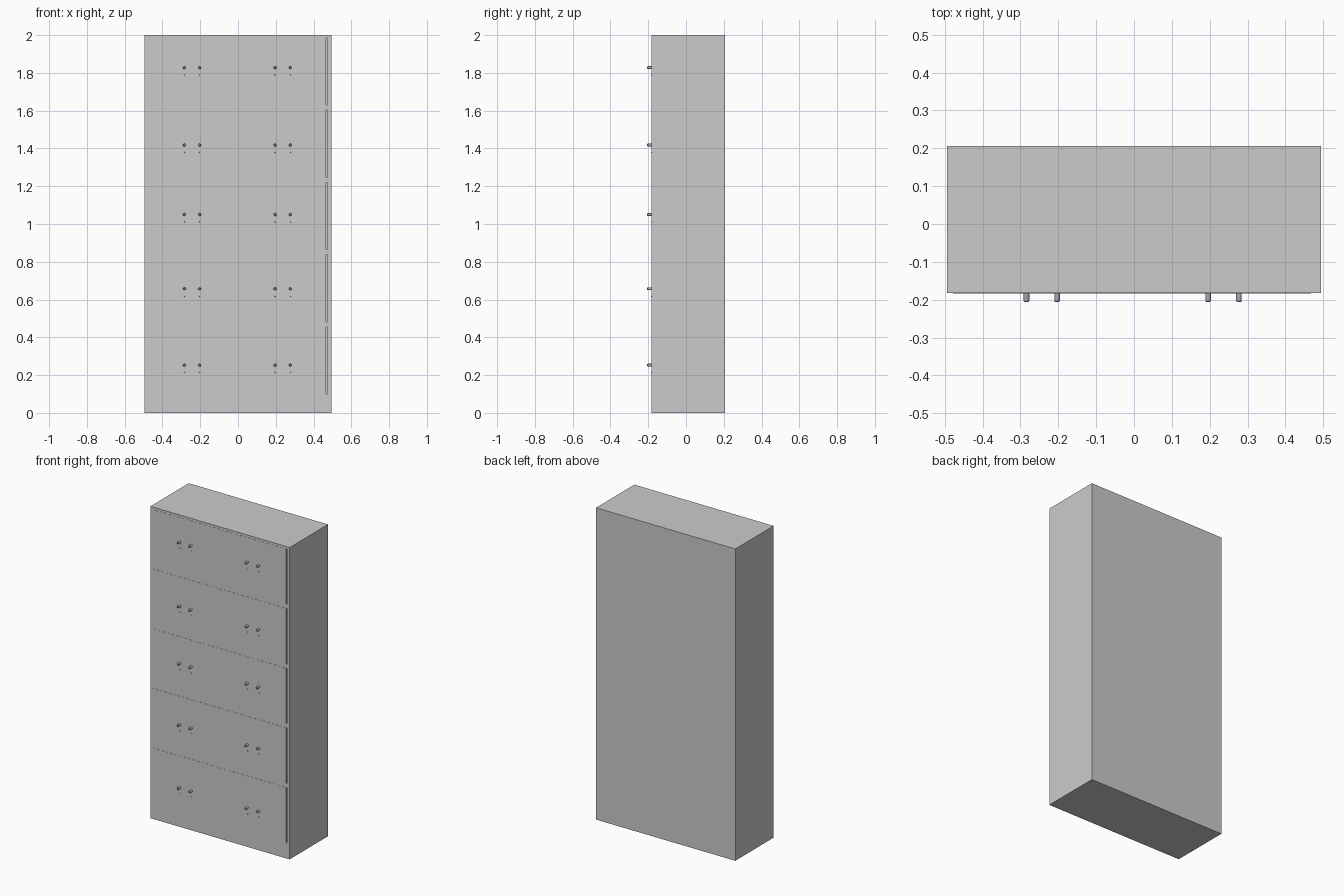
import bpy, bmesh, math
from mathutils import Matrix

if "Cube" in bpy.data.objects:
    bpy.data.objects.remove(bpy.data.objects["Cube"])

FRONT, BACK, HALF = -0.182, 0.206, 0.494
DRAWERS = [(0.10, 0.455), (0.48, 0.838), (0.865, 1.22), (1.245, 1.603), (1.63, 1.985)]
KNOB_Z = [0.253, 0.657, 1.05, 1.418, 1.828]
KNOB_X = [-0.284, -0.203, 0.196, 0.277]

metal = bpy.data.materials.new("handle_metal")
metal.diffuse_color = (0.42, 0.42, 0.52, 1)
metal.use_nodes = True
metal.node_tree.nodes["Principled BSDF"].inputs["Base Color"].default_value = metal.diffuse_color


def finish(name, bm, mat=None):
    bmesh.ops.recalc_face_normals(bm, faces=bm.faces)
    me = bpy.data.meshes.new(name)
    bm.to_mesh(me)
    bm.free()
    ob = bpy.data.objects.new(name, me)
    bpy.context.collection.objects.link(ob)
    if mat:
        me.materials.append(mat)
    return ob


def add_box(bm, x0, x1, y0, y1, z0, z1):
    m = Matrix.Translation(((x0 + x1) / 2, (y0 + y1) / 2, (z0 + z1) / 2))
    m = m @ Matrix.Diagonal((x1 - x0, y1 - y0, z1 - z0, 1))
    bmesh.ops.create_cube(bm, size=1, matrix=m)


def add_lathe(bm, x, z, profile, n=12):
    # round peg pointing along -y, profile is (radius, y) from base to tip
    rings = [[bm.verts.new((x + r * math.cos(2 * math.pi * i / n), y,
                            z + r * math.sin(2 * math.pi * i / n)))
              for i in range(n)] for r, y in profile]
    for a, b in zip(rings, rings[1:]):
        for i in range(n):
            j = (i + 1) % n
            bm.faces.new((a[i], a[j], b[j], b[i]))
    bm.faces.new(rings[0])
    bm.faces.new(rings[-1])


# Cabinet body
bm = bmesh.new()
add_box(bm, -HALF, HALF, FRONT, BACK, 0, 2)
body = finish("cabinet_body", bm)

# Narrow gaps along the right edge of each drawer
bm = bmesh.new()
for z0, z1 in DRAWERS:
    add_box(bm, 0.467, 0.474, FRONT - 0.02, FRONT + 0.015, z0, z1)
cutter = finish("gap_cutter", bm)
cutter.hide_render = True
cutter.hide_viewport = True
cut = body.modifiers.new("gaps", 'BOOLEAN')
cut.object = cutter
cut.solver = 'EXACT'

for row, ((z0, z1), kz) in enumerate(zip(DRAWERS, KNOB_Z), 1):
    # Nearly flush drawer front
    bm = bmesh.new()
    add_box(bm, -0.478, 0.467, FRONT - 0.001, FRONT + 0.01, z0, z1)
    finish(f"drawer_front_{row}", bm)

    # Handle posts with the tip of each drop handle showing just below
    posts, tips = bmesh.new(), bmesh.new()
    for x in KNOB_X:
        add_lathe(posts, x, kz, [(0.0075, FRONT + 0.003), (0.0075, -0.201),
                                 (0.0065, -0.2045), (0.0045, -0.206)])
        add_lathe(tips, x, kz - 0.04, [(0.003, FRONT + 0.003), (0.003, -0.184),
                                       (0.0015, -0.1855)], 8)
    for ob in (finish(f"handle_posts_{row}", posts, metal),
               finish(f"handle_tips_{row}", tips, metal)):
        bpy.ops.object.select_all(action='DESELECT')
        ob.select_set(True)
        bpy.context.view_layer.objects.active = ob
        bpy.ops.object.shade_smooth_by_angle(angle=math.radians(35))
